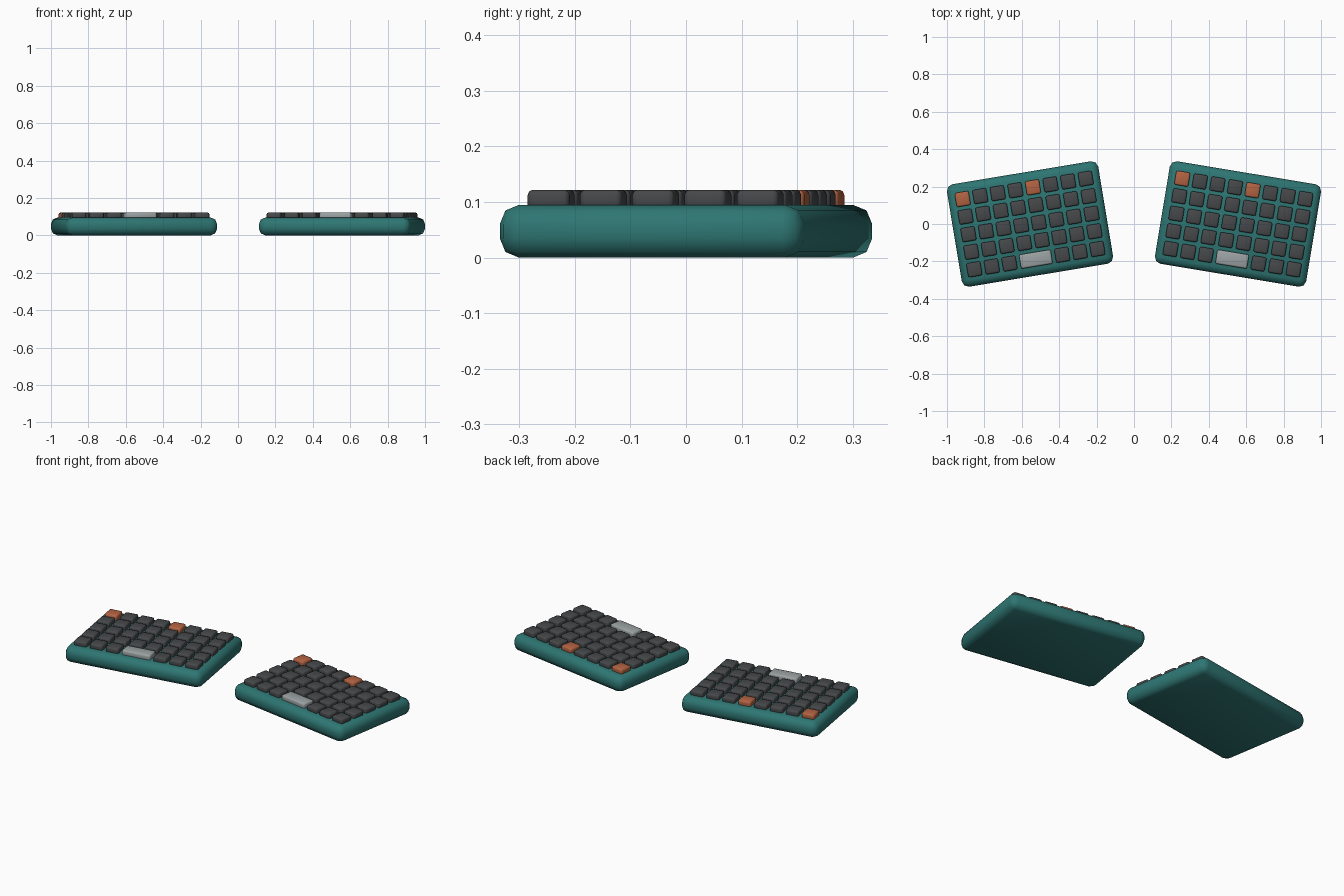
import bpy
import math
from mathutils import Matrix, Vector

cube = bpy.data.objects.get("Cube")
if cube:
    bpy.data.objects.remove(cube, do_unlink=True)


def make_material(name, rgb):
    mat = bpy.data.materials.new(name)
    mat.use_nodes = True
    mat.diffuse_color = (*rgb, 1)
    mat.node_tree.nodes["Principled BSDF"].inputs["Base Color"].default_value = (*rgb, 1)
    return mat


TEAL = make_material("teal case", (0.027, 0.18, 0.17))
CHARCOAL = make_material("charcoal key", (0.06, 0.064, 0.067))
ORANGE = make_material("orange key", (0.45, 0.125, 0.055))
GREY = make_material("light grey key", (0.33, 0.36, 0.36))

PITCH, KEY = 0.0953, 0.076
COLUMNS, ROWS = 8, 5
CASE = Vector((0.82, 0.555, 0.095))
KEY_BOTTOM, KEY_TOP = 0.085, 0.122


def rounded_box(name, size, centre, frame, mat, bevel, smooth_angle):
    """Box with rounded edges, placed in the tilted frame of one half."""
    bpy.ops.mesh.primitive_cube_add(size=1)
    obj = bpy.context.object
    obj.name = name
    obj.data.transform(Matrix.Diagonal((*size, 1)))
    obj.matrix_world = frame @ Matrix.Translation(centre)
    obj.data.materials.append(mat)
    mod = obj.modifiers.new("rounded edges", "BEVEL")
    mod.width = bevel
    mod.segments = 2
    bpy.ops.object.modifier_apply(modifier=mod.name)
    bpy.ops.object.shade_smooth_by_angle(angle=math.radians(smooth_angle))
    return obj


def add_key(name, column, row, units, frame, mat):
    """Key cap; row 0 is at the back, column 0 at the -x end."""
    x = (column - (COLUMNS - 1) / 2) * PITCH
    y = ((ROWS - 1) / 2 - row) * PITCH
    size = (KEY + (units - 1) * PITCH, KEY, KEY_TOP - KEY_BOTTOM)
    rounded_box(name, size, (x, y, (KEY_TOP + KEY_BOTTOM) / 2), frame, mat, 0.009, 50)


# Two halves fanned apart, sharing one key layout
for side, sign in (("left", 1), ("right", -1)):
    frame = Matrix.Translation((sign * 0.556, 0, 0)) @ Matrix.Rotation(
        math.radians(-9.4 * sign), 4, "Z")
    rounded_box(f"{side}_case", CASE, (0, 0, CASE.z / 2), frame, TEAL, 0.035, 50)

    for row in range(ROWS):
        for column in range(COLUMNS):
            # The wide thumb key takes the middle of the front row
            if row == ROWS - 1 and column in (3, 4):
                continue
            accent = row == 0 and column in (0, 4)
            add_key(f"{side}_key_row{row + 1}_column{column + 1}", column, row, 1,
                    frame, ORANGE if accent else CHARCOAL)
    add_key(f"{side}_wide_key", 3.5, ROWS - 1, 2, frame, GREY)
